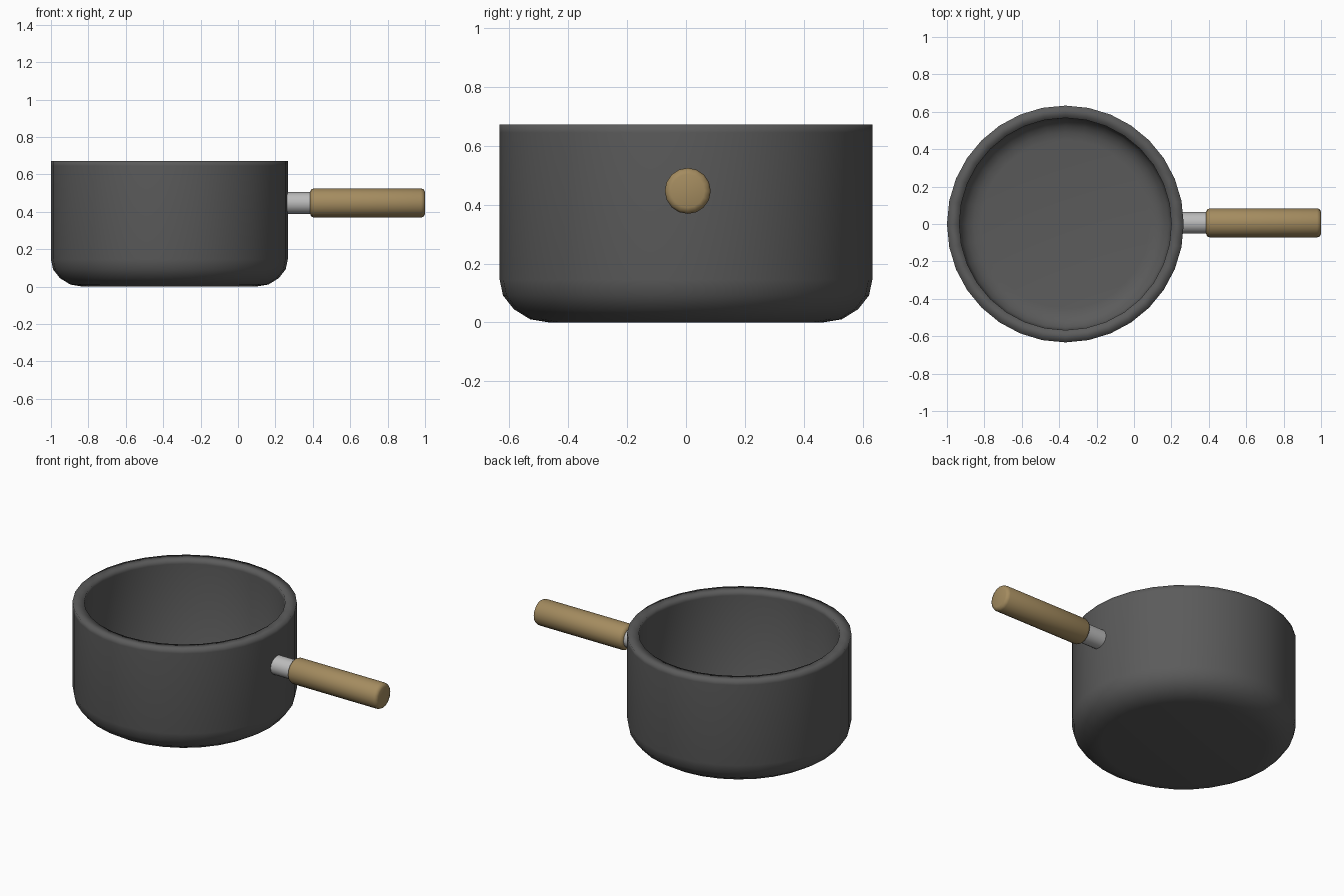
import bpy, bmesh, math
from mathutils import Matrix

if "Cube" in bpy.data.objects:
    bpy.data.objects.remove(bpy.data.objects["Cube"])


def material(name, rgb):
    m = bpy.data.materials.new(name)
    m.diffuse_color = (*rgb, 1)
    m.use_nodes = True
    m.node_tree.nodes["Principled BSDF"].inputs["Base Color"].default_value = m.diffuse_color
    return m


def lathe(name, profile, sides, mat, matrix, angle):
    """Spin an (r, z) profile around z; r = 0 makes a pole."""
    bm = bmesh.new()
    rings = []
    for r, z in profile:
        if r == 0:
            rings.append([bm.verts.new((0, 0, z))] * sides)
        else:
            rings.append([bm.verts.new((r * math.cos(2 * math.pi * i / sides),
                                        r * math.sin(2 * math.pi * i / sides), z))
                          for i in range(sides)])
    for a, b in zip(rings, rings[1:]):
        for i in range(sides):
            j = (i + 1) % sides
            bm.faces.new(list(dict.fromkeys((a[i], a[j], b[j], b[i]))))
    bmesh.ops.recalc_face_normals(bm, faces=bm.faces)
    me = bpy.data.meshes.new(name)
    bm.to_mesh(me)
    bm.free()
    me.transform(matrix)
    me.materials.append(mat)
    ob = bpy.data.objects.new(name, me)
    bpy.context.collection.objects.link(ob)
    bpy.ops.object.select_all(action='DESELECT')
    ob.select_set(True)
    bpy.context.view_layer.objects.active = ob
    bpy.ops.object.shade_smooth_by_angle(angle=math.radians(angle))
    return ob


iron = material("dark_iron", (0.105, 0.105, 0.105))
steel = material("light_steel", (0.5, 0.5, 0.5))
wood = material("tan_wood", (0.37, 0.26, 0.115))

# Pot: outer shell, flat rim, then inner wall and floor
pot = [(0, 0), (0.465, 0), (0.53, 0.011), (0.585, 0.045), (0.622, 0.092),
       (0.633, 0.145), (0.633, 0.645), (0.633, 0.672),
       (0.567, 0.672), (0.567, 0.645), (0.565, 0.15), (0.553, 0.12),
       (0.525, 0.09), (0.49, 0.073), (0.45, 0.067), (0, 0.067)]
lathe("pot_body", pot, 32, iron, Matrix.Translation((-0.367, 0, 0)), 95)

# Handle parts lie along +x
along_x = Matrix.Translation((0, 0.006, 0.447)) @ Matrix.Rotation(math.pi / 2, 4, 'Y')
lathe("handle_stem", [(0, 0.23), (0.058, 0.23), (0.058, 0.4), (0, 0.4)],
      16, steel, along_x, 40)
grip = [(0, 0.385), (0.057, 0.385), (0.072, 0.391), (0.078, 0.406),
        (0.078, 0.979), (0.072, 0.994), (0.057, 1.0), (0, 1.0)]
lathe("handle_grip", grip, 16, wood, along_x, 50)
